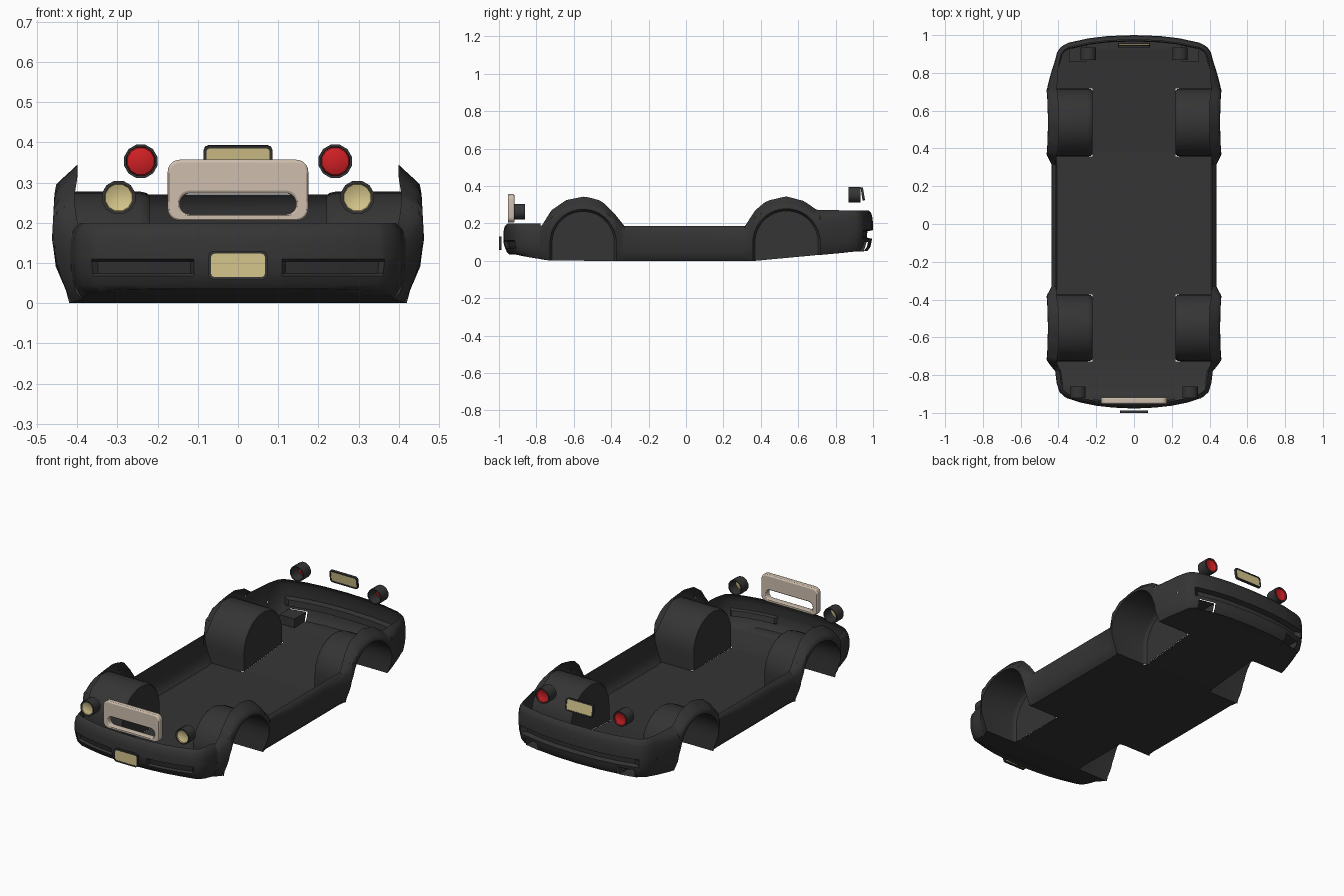
import bpy, bmesh, math
from mathutils import Vector

if "Cube" in bpy.data.objects:
    bpy.data.objects.remove(bpy.data.objects["Cube"])


def material(name, rgb):
    m = bpy.data.materials.new(name)
    m.diffuse_color = (*rgb, 1)
    m.use_nodes = True
    m.node_tree.nodes["Principled BSDF"].inputs["Base Color"].default_value = m.diffuse_color
    return m


BLACK = material("body_black", (0.035, 0.035, 0.036))
RED = material("lamp_red", (0.62, 0.014, 0.018))
YELLOW = material("lamp_yellow", (0.66, 0.56, 0.26))
BEIGE = material("grille_beige", (0.62, 0.52, 0.42))


def finish(name, bm, mats, mirror=False, bevel=0, angle=35):
    bmesh.ops.remove_doubles(bm, verts=bm.verts[:], dist=0.0004)
    bmesh.ops.recalc_face_normals(bm, faces=bm.faces[:])
    me = bpy.data.meshes.new(name)
    bm.to_mesh(me)
    bm.free()
    ob = bpy.data.objects.new(name, me)
    bpy.context.collection.objects.link(ob)
    for m in mats:
        me.materials.append(m)
    bpy.ops.object.select_all(action='DESELECT')
    ob.select_set(True)
    bpy.context.view_layer.objects.active = ob
    bpy.ops.object.shade_smooth_by_angle(angle=math.radians(angle))
    if bevel:
        b = ob.modifiers.new("bevel", 'BEVEL')
        b.width, b.segments = bevel, 2
    if mirror:
        mm = ob.modifiers.new("mirror", 'MIRROR')
        mm.use_clip = True
    return ob


def interp(table, v):
    if v <= table[0][0]:
        return table[0][1]
    for (a, p), (b, q) in zip(table, table[1:]):
        if v <= b:
            return p + (q - p) * (v - a) / (b - a)
    return table[-1][1]


def face(bm, pts, mat=0):
    clean = [p for i, p in enumerate(pts) if (Vector(p) - Vector(pts[i - 1])).length > 1e-5]
    if len(clean) > 2:
        bm.faces.new([bm.verts.new(p) for p in clean]).material_index = mat


def strip(bm, columns, skip=lambda i, j: False):
    for i, (a, b) in enumerate(zip(columns, columns[1:])):
        for j in range(len(a) - 1):
            if not skip(i, j):
                face(bm, [a[j], b[j], b[j + 1], a[j + 1]])


# Body curves, all by y: underside, top edge, plan half width, fender weight
FLOOR = [(-.95, .035), (-.72, 0), (.38, 0), (.95, .053)]
TOP = [(-.77, .19), (-.72, .27), (-.64, .325), (-.54, .345), (-.45, .32), (-.38, .25),
       (-.33, .187), (.316, .187), (.37, .27), (.43, .32), (.535, .345), (.63, .32),
       (.70, .272), (.86, .27)]
PLAN = [(-.78, .417), (-.72, .425), (-.3, .438), (.3, .438), (.72, .43), (.86, .42)]
FENDER = [(-.78, 0), (-.72, 1), (-.38, 1), (-.33, 0), (.316, 0), (.365, 1), (.71, 1), (.86, 0)]
FENDER_X = [(0, .415), (.09, .455), (.16, .463), (.27, .457), (.31, .45)]
INSET = [(0, .03), (.1, .014), (.4, 0), (.75, 0), (.92, .008), (1, .024)]
LIP = [(.86, 0), (1, .05)]
ARCHES = [(-.55, .177), (.5375, .18)]
AXLE_Z, WELL_X = .098, .22


def side_point(y, z):
    lo, hi = interp(FLOOR, y), interp(TOP, y)
    t = (z - lo) / (hi - lo)
    base = interp(PLAN, y) - interp(INSET, t)
    fender = interp(FENDER_X, z) - interp(LIP, t)
    w = interp(FENDER, y)
    return (base + (fender - base) * w, y, z)


def side_column(y, zb):
    zt = interp(TOP, y)
    return [side_point(y, zb + (zt - zb) * u) for u in (0, .1, .25, .45, .65, .8, .88, .94, 1)]


def end_columns(plan, levels, top, groove):
    cols = []
    for i, (x, y) in enumerate(plan):
        a, b = plan[max(i - 1, 0)], plan[min(i + 1, len(plan) - 1)]
        n = Vector((b[1] - a[1], a[0] - b[0])).normalized()
        if x == 0:
            n = Vector((0, math.copysign(1, y)))
        zb, col = interp(FLOOR, y), []
        for z in [zb] + levels + [top]:
            d = interp(INSET, (z - zb) / (top - zb)) + groove(x, z)
            col.append((x - n.x * d, y - n.y * d, z))
        cols.append(col)
    return cols


def add_floor(bm, cols, well=False):
    for a, b in zip(cols, cols[1:]):
        (ax, ay, az), (bx, by, bz) = a[0], b[0]
        az, bz = (interp(FLOOR, ay), interp(FLOOR, by)) if well else (az, bz)
        ma, mb = min(WELL_X, ax), min(WELL_X, bx)
        face(bm, [(0, ay, az), (ma, ay, az), (mb, by, bz), (0, by, bz)])
        if not well:
            face(bm, [(ma, ay, az), (ax, ay, az), (bx, by, bz), (mb, by, bz)])


# Body tub: thin skin with bumpers, fenders, wheel wells and floor
bm = bmesh.new()
front = [(0, -.977), (.11, -.972), (.12, -.971), (.2, -.962), (.28, -.946), (.355, -.922),
         (.365, -.916), (.395, -.89), (.41, -.84), (.417, -.78)]
cols = end_columns(front, [.045, .068, .074, .104, .11, .15, .18, .192], .2,
                   lambda x, z: .015 if .115 < x < .36 and .07 < z < .108 else 0)
strip(bm, cols)
add_floor(bm, cols)
rear = [(.42, .86), (.407, .91), (.387, .937), (.37, .948), (.345, .96), (.25, .981),
        (.24, .983), (.14, .995), (0, 1.0)]
cols = end_columns(rear, [.075, .1, .118, .124, .158, .164, .2, .235, .255], .27,
                   lambda x, z: .03 if x < .36 and .12 < z < .16 else 0)
strip(bm, cols, lambda i, j: i == 4 and j < 2)
add_floor(bm, cols)
for ys in ([-.78, -.77, -.745, -.727], [-.373, -.35, -.33, -.15, 0, .15, .316, .34, .3575],
           [.7175, .74, .78, .82, .86]):
    cols = [side_column(y, interp(FLOOR, y)) for y in ys]
    strip(bm, cols)
    add_floor(bm, cols)
for c, r in ARCHES:
    arc = [(c - r * math.cos(math.pi * k / 18), AXLE_Z + r * math.sin(math.pi * k / 18))
           for k in range(19)]
    cols = [side_column(y, z) for y, z in arc]
    strip(bm, cols)
    add_floor(bm, cols, True)
    legs = [0, .03, .065]
    outline = ([(c - r, max(z, interp(FLOOR, c - r))) for z in legs] + arc
               + [(c + r, max(z, interp(FLOOR, c + r))) for z in legs[::-1]])
    inner = [(WELL_X, c + (y - c) * .94, AXLE_Z + (z - AXLE_Z) * (.94 if z > AXLE_Z else 1))
             for y, z in outline]
    strip(bm, [[side_point(y, z), (.42, y, z), (.245, y, z),
                (.228, c + (y - c) * .98, z - max(0, z - AXLE_Z) * .02), p]
               for (y, z), p in zip(outline, inner)])
    face(bm, inner)
finish("body_tub", bm, [BLACK], mirror=True, angle=40)

# Exhaust recesses: small boxes open to the rear
bm = bmesh.new()
x0, x1, y0, z0, z1 = .25, .345, .86, .05, .1
outer = [(x0, .95, z0), (x1, .93, z0), (x1, .945, z1), (x0, .965, z1)]
back = [(x0, y0, z0), (x1, y0, z0), (x1, y0, z1), (x0, y0, z1)]
for i in range(4):
    j = (i + 1) % 4
    face(bm, [outer[i], outer[j], back[j], back[i]])
face(bm, back)
finish("exhaust_recess", bm, [BLACK], mirror=True)


def rounded_rect(w, h, r, z=0, seg=5):
    pts = []
    for q, (sx, sz) in enumerate([(1, 1), (-1, 1), (-1, -1), (1, -1)]):
        for k in range(seg + 1):
            a = math.pi / 2 * (q + k / seg)
            pts.append((sx * (w - r) + r * math.cos(a), z + sz * (h - r) + r * math.sin(a)))
    return pts


def ring(name, outer, inner, depth, mat, loc, bevel=0, tilt=0):
    bm = bmesh.new()
    n, d = len(outer), depth / 2
    for i in range(n):
        j = (i + 1) % n
        loops = [(outer, -d), (outer, d), (inner, d), (inner, -d)]
        for k in range(4):
            (p, a), (q, b) = loops[k], loops[(k + 1) % 4]
            face(bm, [(p[i][0], a, p[i][1]), (p[j][0], a, p[j][1]),
                      (q[j][0], b, q[j][1]), (q[i][0], b, q[i][1])])
    ob = finish(name, bm, [mat], bevel=bevel)
    ob.location, ob.rotation_euler.x = loc, tilt


def panel(name, pts, depth, mat, loc, tilt=0):
    bm = bmesh.new()
    n, d = len(pts), depth / 2
    a = [(x, -d, z) for x, z in pts]
    b = [(x, d, z) for x, z in pts]
    face(bm, a)
    face(bm, b)
    for i in range(n):
        j = (i + 1) % n
        face(bm, [a[i], a[j], b[j], b[i]])
    ob = finish(name, bm, [mat])
    ob.location, ob.rotation_euler.x = loc, tilt


# Grille surround with a see-through slot
ring("grille", rounded_rect(.175, .076, .03), rounded_rect(.145, .026, .025, -.034),
     .034, BEIGE, (0, -.935, .281), bevel=.006)

# Number plates, blank, in thin frames
for name, w, h, loc, tilt in (("front_plate", .074, .036, (0, -.9935, .094), 0),
                              ("rear_plate", .086, .035, (0, .945, .358), math.radians(9))):
    ring(name + "_frame", rounded_rect(w, h, .013, seg=2),
         rounded_rect(w - .007, h - .007, .008, seg=2), .013, BLACK, loc, tilt=tilt)
    panel(name, rounded_rect(w - .006, h - .006, .008, seg=2), .008, YELLOW, loc, tilt)


# Lamps: hollow housings with a domed lens at the outer end
def lamp(name, x, y, z, facing, lens, length, sides=12):
    bm = bmesh.new()
    profile = [(.036, 0), (.037, length), (.043, length), (.043, 0), (.036, 0),
               (.034, .005), (.022, .01), (0, .013)]
    for k in range(len(profile) - 1):
        (r0, d0), (r1, d1) = profile[k], profile[k + 1]
        for i in range(sides):
            a, b = 2 * math.pi * (i + .5) / sides, 2 * math.pi * (i + 1.5) / sides
            face(bm, [(x + r * math.cos(t), y - facing * d, z + r * math.sin(t))
                      for r, d, t in ((r0, d0, a), (r0, d0, b), (r1, d1, b), (r1, d1, a))],
                 1 if k >= 4 else 0)
    finish(name, bm, [BLACK, lens], mirror=True)


lamp("headlights", .297, -.92, .263, -1, YELLOW, .06)
lamp("tail_lights", .242, .934, .353, 1, RED, .066)
